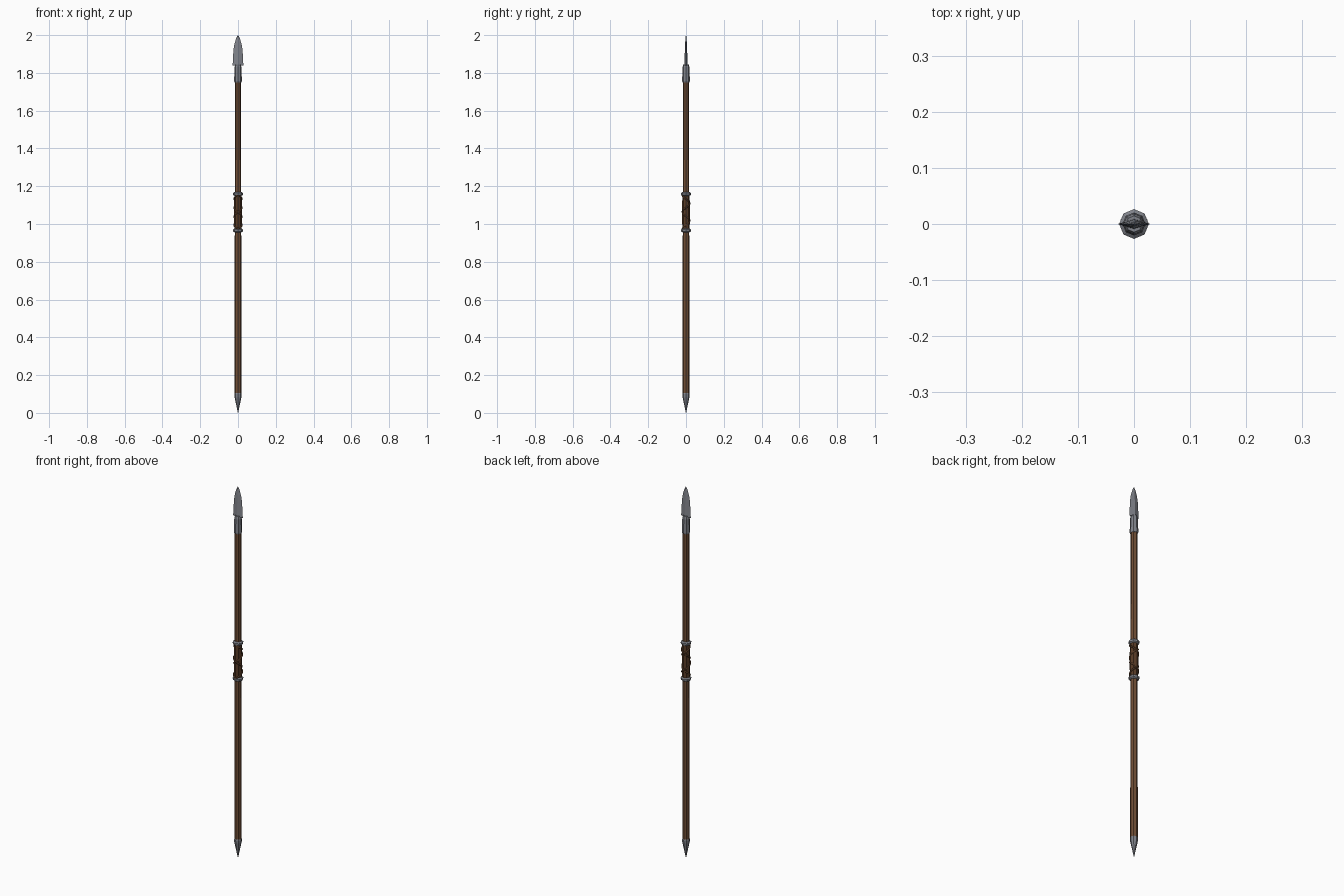
import bpy, bmesh
from math import cos, sin, pi

if "Cube" in bpy.data.objects:
    bpy.data.objects.remove(bpy.data.objects["Cube"])

SIDES = 8


def material(name, color):
    m = bpy.data.materials.new(name)
    m.diffuse_color = color
    m.use_nodes = True
    m.node_tree.nodes["Principled BSDF"].inputs["Base Color"].default_value = m.diffuse_color
    return m


wood = material("wood", (0.16, 0.075, 0.035, 1))
leather = material("leather", (0.10, 0.045, 0.02, 1))
steel = material("steel", (0.22, 0.23, 0.26, 1))


def finish(name, bm, mat):
    bmesh.ops.recalc_face_normals(bm, faces=bm.faces)
    mesh = bpy.data.meshes.new(name)
    bm.to_mesh(mesh)
    bm.free()
    mesh.materials.append(mat)
    obj = bpy.data.objects.new(name, mesh)
    bpy.context.collection.objects.link(obj)
    return obj


def loft(name, rings, mat):
    """Skin a list of rings of points; cap both ends."""
    bm = bmesh.new()
    loops = [[bm.verts.new(p) for p in ring] for ring in rings]
    n = len(loops[0])
    for a, b in zip(loops, loops[1:]):
        for i in range(n):
            j = (i + 1) % n
            bm.faces.new((a[i], a[j], b[j], b[i]))
    bm.faces.new(loops[0])
    bm.faces.new(loops[-1])
    bmesh.ops.remove_doubles(bm, verts=bm.verts, dist=1e-5)
    return finish(name, bm, mat)


def lathe(name, profile, mat):
    """Faceted turned part from (radius, z) pairs."""
    return loft(name, [[(r * cos(2 * pi * i / SIDES), r * sin(2 * pi * i / SIDES), z)
                        for i in range(SIDES)] for r, z in profile], mat)


# Wooden shaft, slightly tapered
lathe("shaft", [(0.0178, 0.09), (0.0175, 0.64), (0.017, 1.15), (0.0165, 1.76)], wood)

# Pointed metal butt
lathe("butt_spike", [(0.0175, 0.105), (0.0195, 0.10), (0.0185, 0.085), (0.0008, 0.0)], steel)

# Socket joining the head to the shaft
lathe("socket", [(0.0185, 1.75), (0.0205, 1.756), (0.0185, 1.83), (0.0145, 1.845)], steel)

# Leaf blade with a diamond section: (half width, half thickness, z)
blade = [(0.029, 0.009, 1.838), (0.0265, 0.008, 1.87), (0.0245, 0.006, 1.92),
         (0.0185, 0.0045, 1.955), (0.009, 0.003, 1.985), (0.0006, 0.0006, 2.0)]
loft("blade", [[(w, 0, z), (0, t, z), (-w, 0, z), (0, -t, z)] for w, t, z in blade], steel)

# Grip sleeve and the collars at its ends
lathe("grip", [(0.0195, 0.965), (0.0205, 1.06), (0.0195, 1.16)], leather)
for name, z in (("lower_collar", 0.967), ("upper_collar", 1.16)):
    lathe(name, [(0.019, z - 0.011), (0.0255, z - 0.006),
                 (0.0265, z + 0.004), (0.019, z + 0.010)], steel)

# Two opposed straps spiralling around the grip
for name, turn in (("strap_right", 1), ("strap_left", -1)):
    curve = bpy.data.curves.new(name, "CURVE")
    curve.dimensions = "3D"
    curve.bevel_depth = 0.0045
    curve.bevel_resolution = 0
    curve.use_fill_caps = True
    spline = curve.splines.new("POLY")
    steps = 20
    spline.points.add(steps)
    for i, p in enumerate(spline.points):
        a = -pi / 2 + turn * 2 * pi * 2 * i / steps
        p.co = (0.0205 * cos(a), 0.0205 * sin(a), 0.972 + 0.183 * i / steps, 1)
    curve.materials.append(leather)
    bpy.context.collection.objects.link(bpy.data.objects.new(name, curve))
